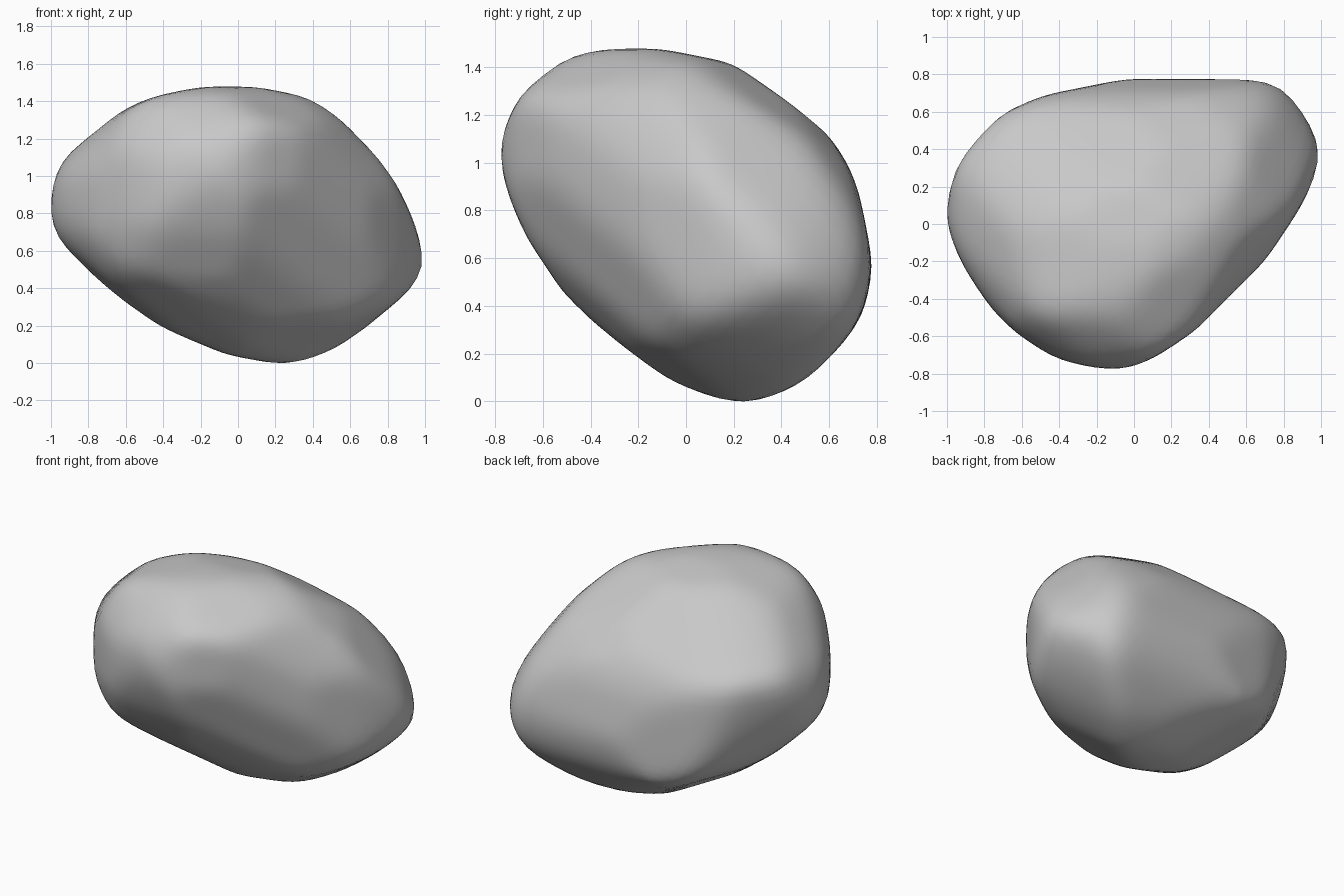
import bpy
import bmesh
import math
from mathutils import Vector

# Remove the default cube
default_cube = bpy.data.objects.get("Cube")
if default_cube is not None:
    bpy.data.objects.remove(default_cube, do_unlink=True)

DIRECTIONS = 32
WEAR_PASSES = 4
CHISEL_ROUNDS = 8
normals = []  # directions of the chiselled flats
reaches = []  # distance of each flat from the middle


def chisel(across, upward, outline):
    """Add the flats that trim the stone to one outline, seen along one axis."""
    across = Vector(across).normalized()
    upward = Vector(upward).normalized()
    for step in range(DIRECTIONS):
        angle = math.tau * step / DIRECTIONS
        c, s = math.cos(angle), math.sin(angle)
        normals.append(across * c + upward * s)
        reaches.append(max(u * c + v * s for u, v in outline))


def tilted_up(side_x, side_y, elevation):
    """Upward axis of a section plane leaning towards a horizontal side."""
    lean = Vector((side_x, side_y, 0)).normalized()
    angle = math.radians(elevation)
    return Vector((0, 0, math.cos(angle))) - lean * math.sin(angle)


# Front outline: wide, with a low nose on one side
chisel((1, 0, 0), (0, 0, 1), [
    (-1, .14), (-.97, .3), (-.93, .4), (-.73, .57), (-.6, .63), (-.27, .73),
    (-.03, .745), (.37, .69), (.47, .64), (.65, .5), (.8, .31), (.9, .11),
    (1, -.12), (.96, -.35), (.88, -.46), (.72, -.58), (.42, -.71), (.26, -.74),
    (.1, -.72), (-.18, -.64), (-.57, -.47), (-.8, -.28), (-.91, -.14), (-1, .03)])

# Side outline: an oval leaning forward
chisel((0, 1, 0), (0, 0, 1), [
    (-.78, .31), (-.76, .41), (-.67, .58), (-.58, .67), (-.5, .71), (-.22, .745),
    (.12, .7), (.3, .64), (.45, .54), (.6, .38), (.69, .23), (.77, -.08),
    (.78, -.19), (.74, -.37), (.61, -.54), (.5, -.64), (.36, -.71), (.23, -.74),
    (.14, -.73), (-.12, -.62), (-.33, -.46), (-.6, -.15), (-.69, 0), (-.76, .19)])

# Plan outline: a rounded triangle
chisel((1, 0, 0), (0, 1, 0), [
    (-1, .08), (-.97, .25), (-.9, .39), (-.78, .52), (-.68, .6), (-.55, .66),
    (-.38, .71), (.1, .77), (.42, .78), (.78, .74), (.87, .67), (.93, .59),
    (1, .38), (.9, .1), (.8, -.05), (.4, -.5), (.24, -.63), (.1, -.71),
    (0, -.76), (-.13, -.78), (-.35, -.74), (-.5, -.67), (-.68, -.55),
    (-.9, -.25), (-.98, -.07)])

# Diagonal outlines that round off the corners
chisel((1, 1, 0), tilted_up(1, -1, 30), [
    (-.865, .05), (-.865, .27), (-.83, .43), (-.74, .57), (-.54, .71), (-.37, .76),
    (-.17, .75), (0, .72), (.42, .55), (.73, .34), (.97, .07), (1.06, -.1),
    (1.075, -.2), (1.05, -.36), (.97, -.45), (.62, -.63), (.41, -.67),
    (.19, -.645), (0, -.61), (-.36, -.46), (-.72, -.23), (-.82, -.05)])

chisel((-1, -1, 0), tilted_up(-1, 1, 30), [
    (-1.08, -.16), (-1, .1), (-.73, .42), (-.58, .56), (-.31, .72), (-.18, .757),
    (.06, .775), (.46, .75), (.715, .56), (.82, .385), (.86, .265), (.86, .06),
    (.84, -.195), (.675, -.41), (.465, -.55), (0, -.69), (-.21, -.72),
    (-.43, -.68), (-.7, -.57), (-1.05, -.36)])

chisel((-1, 1, 0), tilted_up(1, 1, -30), [
    (-.635, .17), (-.625, .37), (-.57, .5), (-.47, .64), (-.28, .73), (-.07, .715),
    (.41, .57), (.57, .5), (.74, .38), (.915, .19), (.91, .06), (.88, -.12),
    (.75, -.38), (.43, -.58), (.17, -.62), (-.13, -.55), (-.32, -.45),
    (-.49, -.26), (-.58, -.06), (-.635, .13)])


def trimmed_reach(direction, depths):
    """Distance from the middle to the nearest flat along a direction."""
    nearest = math.inf
    for normal, depth in zip(normals, depths):
        facing = normal.dot(direction)
        if facing > .01:
            nearest = min(nearest, depth / facing)
    return nearest


# Stone body: a ball trimmed to the flats and worn smooth; each round moves
# the flats so that the worn stone still reaches its outlines
bm = bmesh.new()
bmesh.ops.create_icosphere(bm, subdivisions=5, radius=1)
rays = [vert.co.normalized() for vert in bm.verts]
depths = list(reaches)
for _ in range(CHISEL_ROUNDS):
    for vert, ray in zip(bm.verts, rays):
        vert.co = ray * trimmed_reach(ray, depths)
    for _ in range(WEAR_PASSES):
        bmesh.ops.smooth_vert(bm, verts=bm.verts[:], factor=.5,
                              use_axis_x=True, use_axis_y=True, use_axis_z=True)
    points = [vert.co.copy() for vert in bm.verts]
    for i, normal in enumerate(normals):
        worn = max(normal.dot(point) for point in points)
        depths[i] += .6 * (reaches[i] - worn)

# Rest the stone on the ground
lowest = min(vert.co.z for vert in bm.verts)
bmesh.ops.translate(bm, verts=bm.verts[:], vec=(0, 0, -lowest))
bmesh.ops.recalc_face_normals(bm, faces=bm.faces[:])
for face in bm.faces:
    face.smooth = True

mesh = bpy.data.meshes.new("stone")
bm.to_mesh(mesh)
bm.free()
stone = bpy.data.objects.new("stone", mesh)
bpy.context.scene.collection.objects.link(stone)

# Plain grey stone
grey = bpy.data.materials.new("stone_grey")
grey.use_nodes = True
colour = (.58, .58, .58, 1)
grey.diffuse_color = colour
for node in grey.node_tree.nodes:
    if node.type == 'BSDF_PRINCIPLED':
        node.inputs["Base Color"].default_value = colour
mesh.materials.append(grey)
